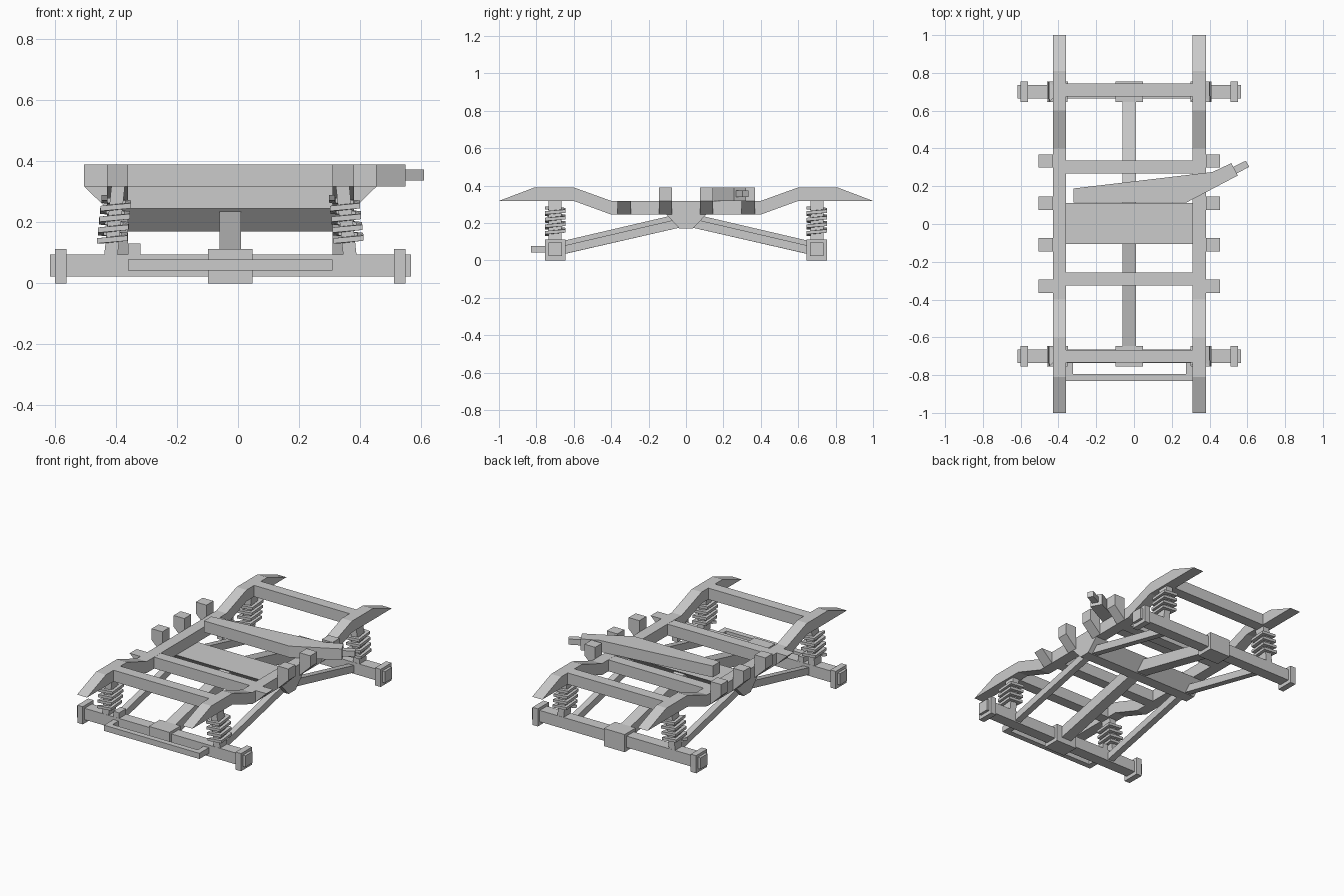
import bpy, bmesh
from mathutils import Vector

if "Cube" in bpy.data.objects:
    bpy.data.objects.remove(bpy.data.objects["Cube"])

CX = -0.025  # centre line of the chassis


def mesh_object(name, verts, faces):
    me = bpy.data.meshes.new(name)
    me.from_pydata([tuple(v) for v in verts], [], faces)
    bm = bmesh.new()
    bm.from_mesh(me)
    bmesh.ops.recalc_face_normals(bm, faces=bm.faces)
    bm.to_mesh(me)
    bm.free()
    ob = bpy.data.objects.new(name, me)
    bpy.context.collection.objects.link(ob)
    return ob


def loft(name, a, b):
    """Closed solid between two matching outlines."""
    n = len(a)
    faces = [list(range(n))[::-1], list(range(n, 2 * n))]
    faces += [[i, (i + 1) % n, n + (i + 1) % n, n + i] for i in range(n)]
    return mesh_object(name, list(a) + list(b), faces)


def box(name, x0, x1, y0, y1, z0, z1):
    q = [(x0, y0), (x1, y0), (x1, y1), (x0, y1)]
    return loft(name, [(x, y, z0) for x, y in q], [(x, y, z1) for x, y in q])


def side_extrude(name, x0, x1, profile):
    return loft(name, [(x0, y, z) for y, z in profile], [(x1, y, z) for y, z in profile])


def top_extrude(name, outline, z0, z1):
    return loft(name, [(x, y, z0) for x, y in outline], [(x, y, z1) for x, y in outline])


def coil(name, base, top, half, width, height, turns):
    """Square coil spring with a rectangular section."""
    verts, faces = [], []
    corners = [(-1, -1), (1, -1), (1, 1), (-1, 1)]
    steps = turns * 4
    for i in range(steps + 1):
        c = base.lerp(top, i / steps)
        sx, sy = corners[i % 4]
        for r, h in ((half, 0), (half, height), (half - width, height), (half - width, 0)):
            verts.append(c + Vector((sx * r * 0.9, sy * r, h)))
    for i in range(steps):
        k = i * 4
        faces += [[k + j, k + (j + 1) % 4, k + 4 + (j + 1) % 4, k + 4 + j] for j in range(4)]
    faces += [[3, 2, 1, 0], [steps * 4 + j for j in range(4)]]
    return mesh_object(name, verts, faces)


# Side rails
rail = [(-1, .318), (-.81, .39), (-.6, .39), (-.4, .318), (.4, .318), (.6, .39), (.81, .39),
        (1, .318), (.6, .318), (.4, .245), (-.4, .245), (-.6, .318)]
for s, side in ((-1, "left"), (1, "right")):
    side_extrude(f"{side}_rail", CX + s * .335, CX + s * .405, rail)

# Cross members
for y, z in ((-.70, .318), (-.292, .245), (.302, .245), (.71, .318)):
    box("cross_member", CX - .335, CX + .335, y - .034, y + .034, z, z + .072)

# Centre skid plate, tapering downward
side_extrude("skid_plate", CX - .405, CX + .405,
             [(-.105, .246), (.11, .246), (.035, .17), (-.035, .17)])

# Body mounts outside the rails: a gusset, with a block on all but the front pair
for s in (-1, 1):
    xi, xo = CX + s * .405, CX + s * .48
    for y in (-.33, -.11, .11, .333):
        tri = [(xi, .245), (xo, .318), (xi, .318)]
        loft("mount_gusset", [(x, y - .035, z) for x, z in tri], [(x, y + .035, z) for x, z in tri])
        if y > -.2:
            box("mount_block", min(xi, xo), max(xi, xo), y - .035, y + .035, .318, .39)

# Exhaust muffler and tailpipe
top_extrude("muffler", [(-.32, .115), (.28, .115), (.55, .257), (.515, .322), (.415, .275),
                        (-.32, .188)], .318, .39)
top_extrude("tailpipe", [(.53, .27), (.545, .268), (.61, .303), (.592, .335), (.525, .302)], .338, .374)

for f, end in ((-1, "front"), (1, "rear")):
    y = f * .70
    # Axle, differential and hubs
    box(f"{end}_axle", CX - .592, CX + .592, y - .036, y + .036, .023, .095)
    box(f"{end}_differential", CX - .073, CX + .073, y - .055, y + .055, 0, .112)
    # Drive shaft rising to the skid plate
    side_extrude(f"{end}_drive_shaft", CX - .035, CX + .035,
                 [(f * .645, .107), (f * .075, .24), (f * .035, .175), (f * .645, .035)])
    for s in (-1, 1):
        xs = sorted((CX + s * .537, CX + s * .575))
        box(f"{end}_hub", xs[0], xs[1], y - .055, y + .055, 0, .112)
        # Trailing arm
        side_extrude(f"{end}_trailing_arm", CX + s * .335, CX + s * .375,
                     [(f * .67, .075), (f * .06, .217), (f * .035, .175), (f * .67, .03)])
        # Leaning shock post and its coil
        lo, hi = Vector((CX + s * .392, y, .09)), Vector((CX + s * .367, y, .33))
        q = [(-.022, -.035), (.022, -.035), (.022, .035), (-.022, .035)]
        loft(f"{end}_shock", [lo + Vector((a, b, 0)) for a, b in q],
             [hi + Vector((a, b, 0)) for a, b in q])
        coil(f"{end}_spring", lo.lerp(hi, .17), lo.lerp(hi, .76), .055, .022, .017, 4)

# Steering rod with two arms, and small bracket on the front axle
box("steering_rod", CX - .335, CX + .335, -.83, -.795, .042, .078)
for s in (-1, 1):
    x = CX + s * .317
    box("steering_arm", x - .018, x + .018, -.80, -.73, .042, .078)
box("axle_bracket", -.36, -.32, -.735, -.665, .09, .13)
